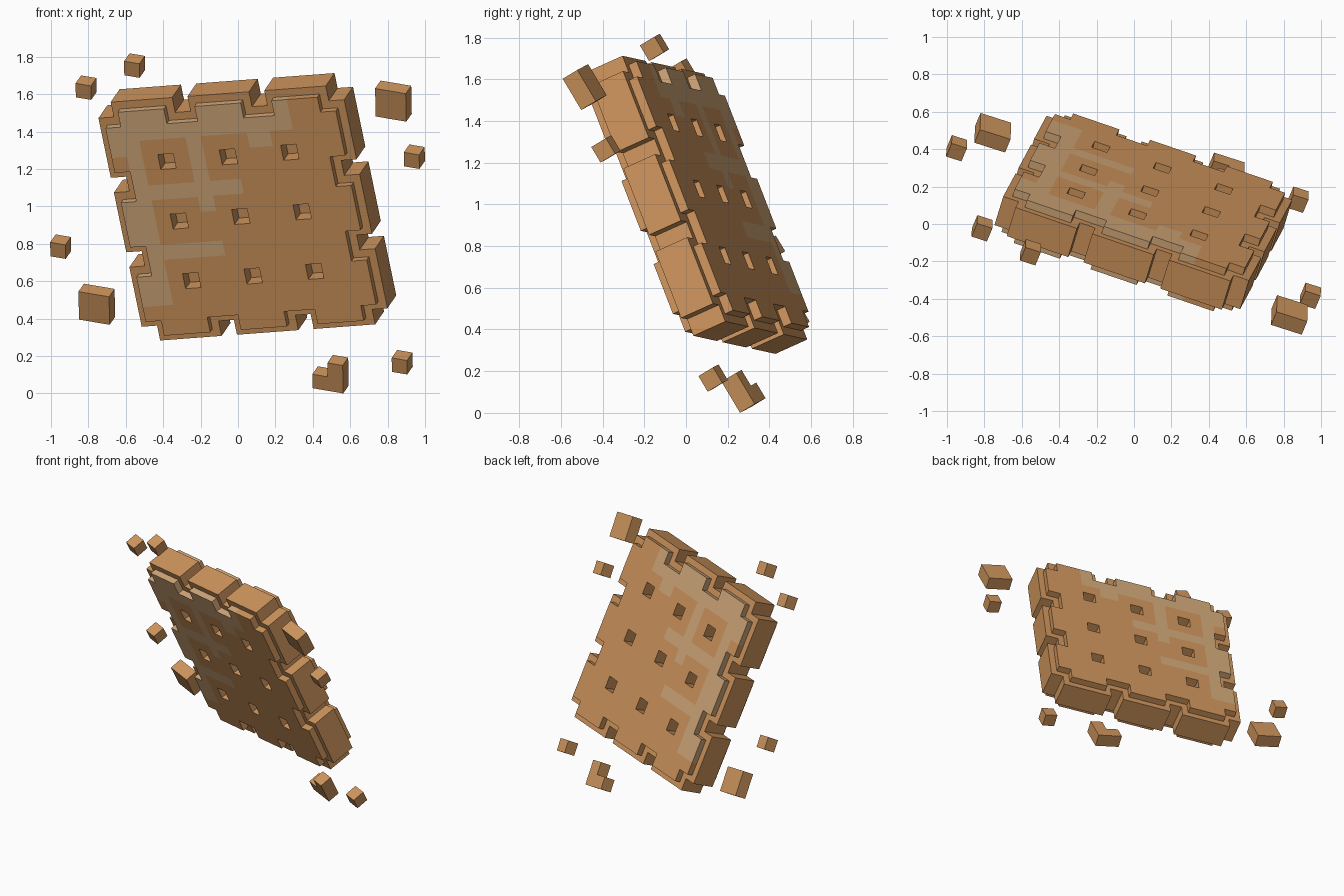
import bpy
from mathutils import Matrix, Vector

if "Cube" in bpy.data.objects:
    bpy.data.objects.remove(bpy.data.objects["Cube"])

U = 0.087  # one block of the blocky style


def material(name, rgb):
    m = bpy.data.materials.new(name)
    m.diffuse_color = (*rgb, 1)
    m.use_nodes = True
    m.node_tree.nodes["Principled BSDF"].inputs["Base Color"].default_value = m.diffuse_color
    return m


BAKED = material("baked brown", (0.61, 0.296, 0.107))
PALE = material("pale crust", (0.63, 0.385, 0.19))


def frame(u, v, centre):
    """Local x = across, y = depth, z = up along the tilted face."""
    u = Vector(u).normalized()
    v = Vector(v)
    v = (v - u * u.dot(v)).normalized()
    m = Matrix((u, v.cross(u), v)).transposed().to_4x4()
    m.translation = Vector(centre)
    return m


def blocks(name, size, dims, solid, pale, matrix):
    """Closed skin around all solid cells of a block grid."""
    index, verts, faces, mats = {}, [], [], []

    def vert(p):
        if p not in index:
            index[p] = len(verts)
            verts.append([(p[n] - dims[n] / 2) * size for n in range(3)])
        return index[p]

    def filled(c):
        return all(0 <= c[n] < dims[n] for n in range(3)) and solid(*c)

    for i in range(dims[0]):
        for j in range(dims[1]):
            for k in range(dims[2]):
                c = (i, j, k)
                if not filled(c):
                    continue
                for ax in range(3):
                    for side in (0, 1):
                        nb = list(c)
                        nb[ax] += 2 * side - 1
                        if filled(nb):
                            continue
                        ring = [(0, 0), (1, 0), (1, 1), (0, 1)]
                        if not side:
                            ring.reverse()
                        quad = []
                        for d1, d2 in ring:
                            p = list(c)
                            p[ax] += side
                            p[(ax + 1) % 3] += d1
                            p[(ax + 2) % 3] += d2
                            quad.append(vert(tuple(p)))
                        faces.append(quad)
                        mats.append(1 if pale(*c) else 0)
    me = bpy.data.meshes.new(name)
    me.from_pydata(verts, [], faces)
    me.materials.append(BAKED)
    me.materials.append(PALE)
    me.polygons.foreach_set("material_index", mats)
    me.update()
    ob = bpy.data.objects.new(name, me)
    ob.matrix_world = matrix
    bpy.context.collection.objects.link(ob)
    return ob


# --- biscuit slab: toothed core with an inset lip on both faces, nine pricked holes
def tooth(c, r):
    return any(abs(c - t) < 2 - r for t in (-5, 0, 5))


def biscuit_solid(i, j, k):
    a, b = (i - 15.5) / 2, (k - 15.5) / 2
    r = 0.5 if j in (0, 5) else 0
    if j not in (2, 3) and all(any(abs(c - h) < 0.5 for h in (-4, 0, 4)) for c in (a, b)):
        return False
    x, y = abs(a), abs(b)
    return (max(x, y) < 7 - r or (x < 8 - r and tooth(b, r))
            or (y < 8 - r and tooth(a, r)))


# pale crust runs between the holes, out from the upper left corner
def biscuit_pale(i, j, k):
    a, b = (i - 15.5) / 2, (k - 15.5) / 2
    if j not in (0, 5) or (a < -6.5 and 3 < b < 4.5):
        return False
    return ((a < -5.5 and b > -5.5) or (b > 5.5 and a < 4.5)
            or (abs(b - 2) < 0.5 and a < 0.5) or (abs(b + 2) < 0.5 and a < -1.5)
            or (abs(a + 2) < 0.5 and b > 0.5) or (abs(a - 2) < 1 and a > 1.5 and b > 4.5))


blocks("biscuit", U / 2, (32, 6, 32), biscuit_solid, biscuit_pale,
       frame((0.944, -0.323, 0.071), (-0.197, -0.352, 0.915), (0.05, 0.062, 0.998)))

# --- loose crumbs floating around the biscuit
CU, CV = (0.94, -0.30, -0.16), (-0.05, -0.50, 0.865)


def crumb(name, dims, centre, solid=lambda i, j, k: True):
    blocks(name, U, dims, solid, lambda i, j, k: False, frame(CU, CV, centre))


small = [(-0.812, -0.023, 1.635), (-0.553, -0.151, 1.753), (0.943, -0.384, 1.266),
         (-0.948, 0.405, 0.785), (0.878, 0.13, 0.167)]
for n, c in enumerate(small):
    crumb(f"small_crumb_{n + 1}", (1, 1, 1), c)
for n, c in enumerate([(0.831, -0.486, 1.563), (-0.755, 0.488, 0.477)]):
    crumb(f"large_crumb_{n + 1}", (2, 1, 2), c)
crumb("corner_crumb", (2, 1, 2), (0.494, 0.276, 0.11), lambda i, j, k: (i, k) != (0, 1))
